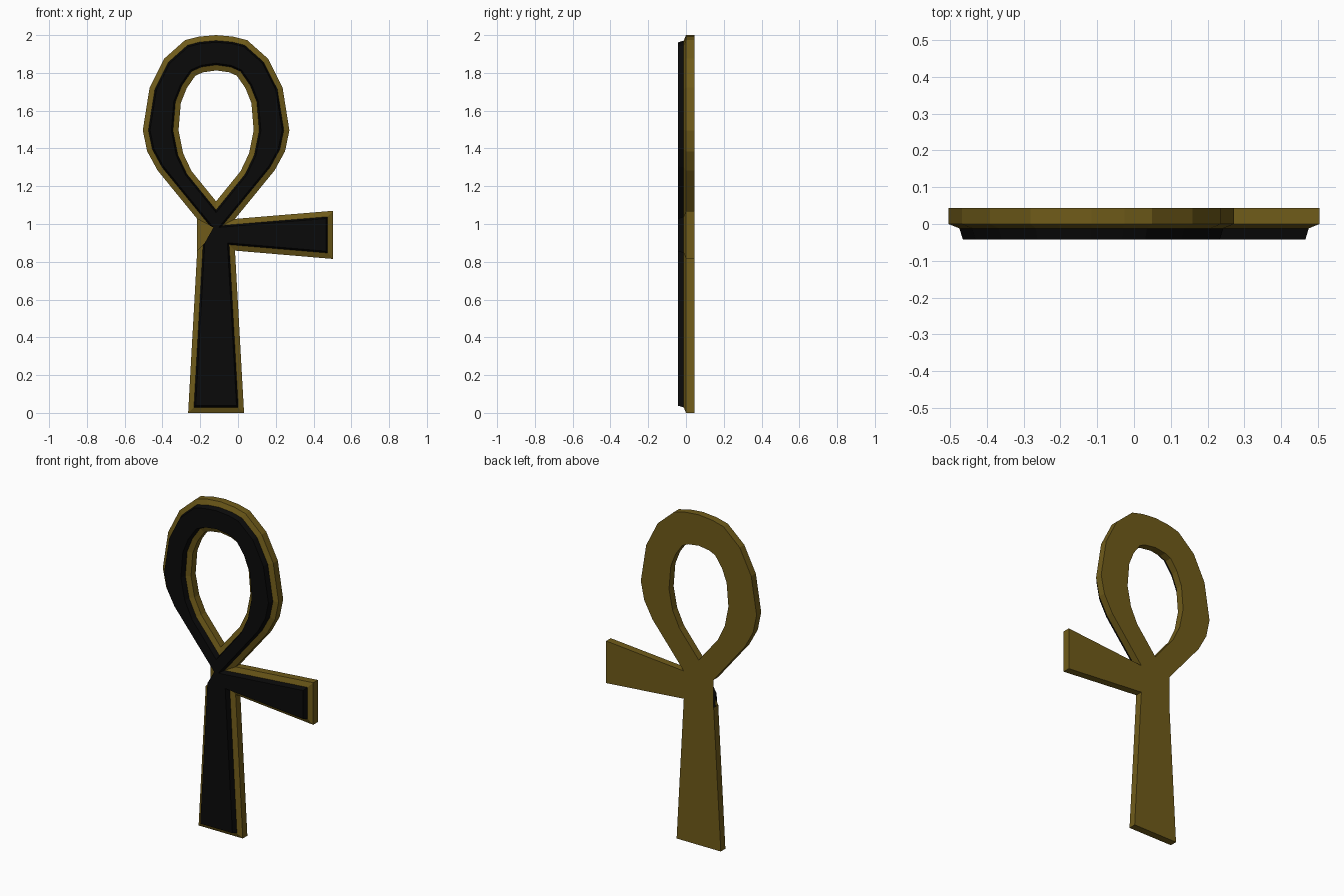
import bpy, bmesh
from mathutils import Vector

if "Cube" in bpy.data.objects:
    bpy.data.objects.remove(bpy.data.objects["Cube"])

CX = -0.116  # symmetry axis of the loop and leg

# Right halves of the outlines (offset from axis, height), top to bottom
OUTER = [(0, 2.0), (0.09, 1.992), (0.165, 1.973), (0.275, 1.875), (0.352, 1.722),
         (0.388, 1.496), (0.365, 1.385), (0.31, 1.284), (0.1, 1.027),
         (0.62, 1.07), (0.62, 0.815), (0.1, 0.859), (0.148, 0)]
HOLE = [(0, 1.813), (0.07, 1.803), (0.11, 1.785), (0.155, 1.72), (0.187, 1.64),
        (0.199, 1.496), (0.175, 1.375), (0.13, 1.28), (0, 1.12)]


def full_outline(half):
    left = [(-x, z) for x, z in reversed(half) if x > 0]
    return [Vector(p) for p in half + left]


def inset(pts, d):
    """Mitred offset to the right of a clockwise path (negative = outward)."""
    out, n = [], len(pts)
    for i, p in enumerate(pts):
        a = (p - pts[i - 1]).normalized()
        b = (pts[(i + 1) % n] - p).normalized()
        na, nb = Vector((a.y, -a.x)), Vector((b.y, -b.x))
        out.append(p + (na + nb) * d / (1 + na.dot(nb)))
    return out


def outer_ring(d):
    # The left arm is missing: drop its two tip points after mitring
    return [p for p in inset(full_outline(OUTER), d) if p.x > -0.5]


def hole_ring(d):
    return inset(full_outline(HOLE), -d)


# Index of the open left edge where the arm is broken away
GAP = len(OUTER) + 1


def build(name, colour, levels, cap_level):
    """levels: (inset, y) rings; cap_level: which ring gets a flat cap."""
    bm = bmesh.new()
    cap_edges = []
    for ring_fn, gap in ((outer_ring, GAP), (hole_ring, None)):
        rings = [[bm.verts.new((CX + p.x, y, p.y)) for p in ring_fn(d)]
                 for d, y in levels]
        n = len(rings[0])
        for r0, r1 in zip(rings, rings[1:]):
            for i in range(n):
                if i != gap:
                    j = (i + 1) % n
                    bm.faces.new((r0[i], r0[j], r1[j], r1[i]))
        cap = rings[cap_level]
        for i in range(n):
            pair = (cap[i], cap[(i + 1) % n])
            cap_edges.append(bm.edges.get(pair) or bm.edges.new(pair))
    bmesh.ops.triangle_fill(bm, use_beauty=True, edges=cap_edges, normal=(0, -1, 0))
    bmesh.ops.recalc_face_normals(bm, faces=bm.faces[:])
    me = bpy.data.meshes.new(name)
    bm.to_mesh(me)
    bm.free()
    mat = bpy.data.materials.new(name + "_colour")
    mat.diffuse_color = colour
    mat.use_nodes = True
    mat.node_tree.nodes["Principled BSDF"].inputs["Base Color"].default_value = mat.diffuse_color
    me.materials.append(mat)
    ob = bpy.data.objects.new(name, me)
    bpy.context.collection.objects.link(ob)
    return ob


# Gold backing: flat back, side walls and sloped rim
build("gold_frame", (0.16, 0.105, 0.01, 1),
      [(0, 0.044), (0, 0.0), (0.029, -0.012)], 0)
# Raised black face with tapered edge
build("black_inlay", (0.003, 0.003, 0.003, 1),
      [(0.029, -0.012), (0.038, -0.042)], 1)
